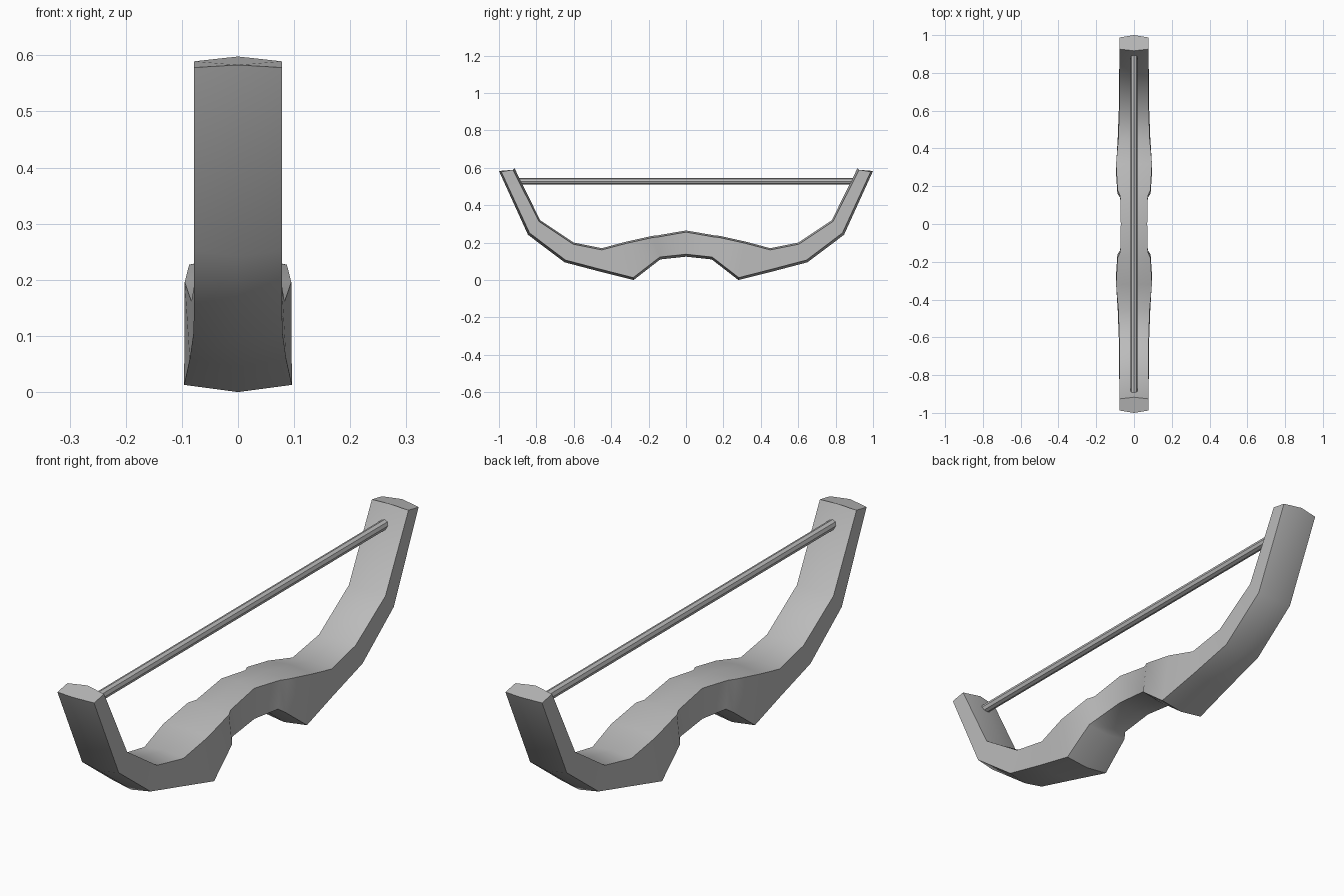
import bpy, bmesh, math
from mathutils import Vector

cube = bpy.data.objects.get("Cube")
if cube:
    bpy.data.objects.remove(cube, do_unlink=True)

grey = bpy.data.materials.new("plain grey")
grey.use_nodes = True
colour = (0.5, 0.5, 0.5, 1)
grey.diffuse_color = colour
grey.node_tree.nodes["Principled BSDF"].inputs["Base Color"].default_value = colour

# Half of the bow: inner (y, z), outer (y, z), inner and outer half width
half = [
    ((0, .265), (0, .125), .070, .070),
    ((.15, .239), (.138, .11), .073, .073),
    ((.18, .236), (.16, .093), .087, .088),
    ((.32, .205), (.28, 0), .095, .096),
    ((.45, .17), (.46, .045), .083, .086),
    ((.60, .20), (.65, .095), .078, .079),
    ((.78, .32), (.845, .242), .078, .078),
    ((.917, .598), (1.0, .583), .078, .078),
]


def flip(ring):
    (iy, iz), (oy, oz), iw, ow = ring
    return (-iy, iz), (-oy, oz), iw, ow


def section(bm, ring, tip):
    """Six-sided cross-section with a shallow ridge inside and outside."""
    inner, outer = Vector((0, *ring[0])), Vector((0, *ring[1]))
    across = (outer - inner).normalized()
    drop = Vector((0, 0, -.007 if tip else 0))
    inner_side = inner + across * .009 + drop
    outer_side = outer - across * .013 + drop
    iw, ow = Vector((ring[2], 0, 0)), Vector((ring[3], 0, 0))
    points = (inner, inner_side + iw, outer_side + ow,
              outer, outer_side - ow, inner_side - iw)
    return [bm.verts.new(p) for p in points]


# Bow body: sections bridged from end to end
rings = [flip(r) for r in reversed(half[1:])] + half
bm = bmesh.new()
loops = [section(bm, r, i in (0, len(rings) - 1)) for i, r in enumerate(rings)]
for a, b in zip(loops, loops[1:]):
    for i in range(6):
        j = (i + 1) % 6
        bm.faces.new((a[i], a[j], b[j], b[i]))
bm.faces.new(loops[0])
bm.faces.new(loops[-1])
bmesh.ops.recalc_face_normals(bm, faces=bm.faces)
mesh = bpy.data.meshes.new("bow_body")
bm.to_mesh(mesh)
bm.free()
mesh.materials.append(grey)
body = bpy.data.objects.new("bow_body", mesh)
bpy.context.collection.objects.link(body)
bpy.ops.object.select_all(action='DESELECT')
body.select_set(True)
bpy.context.view_layer.objects.active = body
bpy.ops.object.shade_smooth_by_angle(angle=math.radians(40))

# Bowstring
bpy.ops.mesh.primitive_cylinder_add(vertices=8, radius=.018, depth=1.785,
                                    location=(0, 0, .528),
                                    rotation=(math.pi / 2, 0, 0))
string = bpy.context.object
string.name = "bowstring"
string.data.materials.append(grey)
